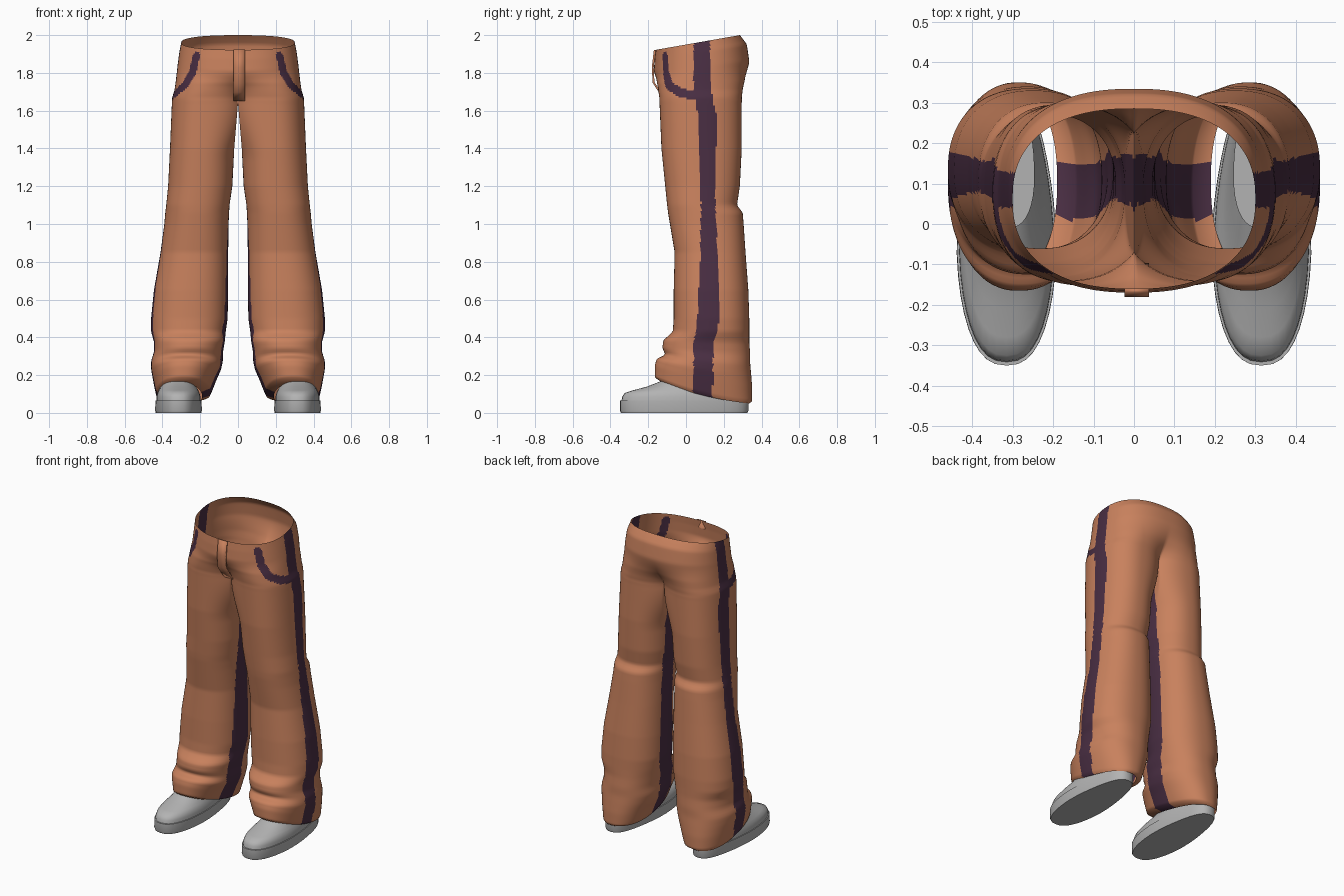
import bpy, math

if "Cube" in bpy.data.objects:
    bpy.data.objects.remove(bpy.data.objects["Cube"])

N, M = 144, 16              # columns round a leg, half-width of the flat crotch strip
CROTCH, TOP, HEM = 1.64, 1.95, 0.117
STEP = 2 * math.pi / N
OPEN = N - 2 * M            # column index of the back centre seam


def material(name, rgb):
    m = bpy.data.materials.new(name)
    m.diffuse_color = (*rgb, 1)
    m.use_nodes = True
    m.node_tree.nodes["Principled BSDF"].inputs["Base Color"].default_value = m.diffuse_color
    return m


ORANGE = material("orange cloth", (0.58, 0.22, 0.11))
PURPLE = material("dark purple trim", (0.066, 0.027, 0.055))
GREY = material("grey shoe", (0.45, 0.45, 0.45))


def interp(table, z):
    """Linear lookup in rows of (z, values...)."""
    if z <= table[0][0]:
        return table[0][1:]
    for a, b in zip(table, table[1:]):
        if z <= b[0]:
            f = (z - a[0]) / (b[0] - a[0])
            return tuple(p + (q - p) * f for p, q in zip(a[1:], b[1:]))
    return table[-1][1:]


def smooth(a, b, v):
    t = min(1, max(0, (v - a) / (b - a)))
    return t * t * (3 - 2 * t)


def spow(v, e=0.88):
    return math.copysign(abs(v) ** e, v)


def make(name, verts, faces, mats, angle=None, mirror=True):
    me = bpy.data.meshes.new(name)
    me.from_pydata(verts, [], faces)
    for m in mats:
        me.materials.append(m)
    me.shade_smooth()
    if angle:
        me.set_sharp_from_angle(angle=math.radians(angle))
    ob = bpy.data.objects.new(name, me)
    bpy.context.collection.objects.link(ob)
    if mirror:
        mod = ob.modifiers.new("mirror", 'MIRROR')
        mod.merge_threshold = 0.0001
    return ob


# Trouser silhouette: height, inner x, outer x, front y, back y (first row is the turned-in hem)
CLOTH = [
    (0.117, .19, .425, -.125, .335),
    (0.13, .145, .435, -.165, .35), (0.20, .115, .45, -.165, .35),
    (0.25, .09, .46, -.155, .345), (0.29, .08, .46, -.11, .34),
    (0.33, .08, .445, -.125, .34), (0.38, .07, .445, -.12, .335),
    (0.43, .065, .46, -.07, .335), (0.50, .055, .46, -.065, .335),
    (0.65, .052, .445, -.065, .33), (0.85, .052, .41, -.06, .315),
    (1.00, .05, .39, -.085, .305), (1.06, .047, .385, -.095, .30),
    (1.10, .045, .38, -.10, .27), (1.20, .03, .37, -.11, .285),
    (1.40, .02, .36, -.13, .295), (1.64, 0, .35, -.14, .295),
    (1.67, 0, .348, -.143, .297), (1.71, 0, .336, -.155, .308), (1.75, 0, .33, -.166, .322),
    (1.83, 0, .32, -.17, .335), (1.90, 0, .31, -.166, .322),
    (1.95, 0, .30, -.16, .285)]


def cloth_point(z, j):
    xin, xout, yf, yb = interp(CLOTH, z)
    yc, ry = (yf + yb) / 2, (yb - yf) / 2
    th = -math.pi + (M + j) * STEP
    xc = (xin + xout) / 2
    c = spow(math.cos(th))
    # inner side swells towards the crotch and is cut flat at the centre plane
    w = smooth(1.33, CROTCH, z)
    rin = (xc - xin) * (1 - w) + w * xc / spow(math.cos(M * STEP))
    x = xc + c * (xout - xc if c > 0 else rin)
    x = max(x, xin)
    y = yc + ry * spow(math.sin(th))
    # the two leg tubes blend into one oval waist
    v = smooth(CROTCH, 1.83, z)
    if v > 0:
        ph = math.pi * j / OPEN
        x += (xout * spow(math.sin(ph), 0.84) - x) * v
        y += (yc - ry * spow(math.cos(ph), 0.84) - y) * v
    if z >= CROTCH and (j in (0, OPEN) or j > OPEN):
        x = 0
    # tilted waist and curved hem
    zz = z + 0.175 * y * smooth(1.70, TOP, z)
    zz += (0.3 * y * y - 0.3 * y) * (1 - smooth(0.13, 0.45, z))
    return (x, y, zz)


LOW, HIGH = 120, 32
verts, faces = [], []
for r in range(LOW + 1):
    z = HEM + (CROTCH - HEM) * r / LOW
    verts += [cloth_point(z, j) for j in range(N)]
for r in range(LOW):
    for j in range(N):
        k = (j + 1) % N
        faces.append((r * N + j, r * N + k, (r + 1) * N + k, (r + 1) * N + j))
below = LOW * N
for r in range(1, HIGH + 1):
    z = CROTCH + (TOP - CROTCH) * r / HIGH
    start = len(verts)
    verts += [cloth_point(z, j) for j in range(OPEN + 1)]
    faces += [(below + j, below + j + 1, start + j + 1, start + j) for j in range(OPEN)]
    below = start
trousers = make("trousers", verts, faces, [ORANGE, PURPLE])

# Side stripes (height, front y, back y) and curved pocket trim (angle, height)
STRIPE = [(.05, .035, .14), (.35, .04, .145), (.5, .06, .18), (.8, .075, .17),
          (1.1, .08, .155), (1.4, .07, .16), (1.55, .07, .165), (1.7, .04, .135), (2, .04, .125)]
POCKET = [(-41, 1.89), (-37, 1.79), (-30, 1.73), (-18, 1.695), (-3, 1.675)]
POCKET = [(0.3 * math.radians(a), z) for a, z in POCKET]


def pocket_distance(s, z):
    best = 9
    for (a, b), (c, d) in zip(POCKET, POCKET[1:]):
        t = ((s - a) * (c - a) + (z - b) * (d - b)) / ((c - a) ** 2 + (d - b) ** 2)
        t = min(1, max(0, t))
        best = min(best, math.hypot(s - a - t * (c - a), z - b - t * (d - b)))
    return best


for p in trousers.data.polygons:
    x, y, z = p.center
    y0, y1 = interp(STRIPE, z)
    inner = 0.02 if x < 0.2 and z < CROTCH else 0
    trim = y0 - inner < y < y1 + inner / 2
    if z > 1.62 and x > 0.15:
        trim = trim or pocket_distance(0.3 * math.atan2(y - 0.08, x), z) < 0.023
    p.material_index = int(trim)

# Fly flap down the front
PATH = [(-.165, 1.922), (-.176, 1.83), (-.172, 1.75), (-.14, 1.70), (-.10, 1.655)]
verts = [(x, y, z) for y, z in PATH for x in (-.024, .037)]
faces = [(2 * i + 2, 2 * i + 3, 2 * i + 1, 2 * i) for i in range(len(PATH) - 1)]
fly = make("fly_flap", verts, faces, [ORANGE], 40, mirror=False)
solid = fly.modifiers.new("thickness", 'SOLIDIFY')
solid.thickness = 0.01
solid.offset = 0

# Shoes
S = 40


def shoe_ring(z, yf, yb, half):
    ring = []
    for i in range(S):
        t = 2 * math.pi * i / S
        y = (yf + yb) / 2 - (yb - yf) / 2 * spow(math.cos(t), 0.9)
        w = half * (1 - 0.14 * smooth(-0.1, 0.25, y))
        ring.append((0.315 + w * spow(math.sin(t), 0.8), y, z))
    return ring


def loft(name, rings, caps):
    verts = [v for r in rings for v in shoe_ring(*r)]
    faces = [(r * S + i, r * S + (i + 1) % S, (r + 1) * S + (i + 1) % S, (r + 1) * S + i)
             for r in range(len(rings) - 1) for i in range(S)]
    if caps:
        faces.append(tuple(reversed(range(S))))
        faces.append(tuple(range(len(verts) - S, len(verts))))
    return make(name, verts, faces, [GREY], 40)


loft("shoe_soles", [(0, -.345, .325, .122), (.012, -.35, .33, .125), (.065, -.35, .33, .124)], True)
loft("shoe_uppers", [(.06, -.342, .322, .119), (.085, -.338, .32, .118), (.105, -.325, .318, .113),
                     (.12, -.28, .316, .107), (.138, -.21, .313, .099), (.165, -.14, .31, .09),
                     (.20, -.07, .305, .082), (.23, -.01, .30, .076)], False)
